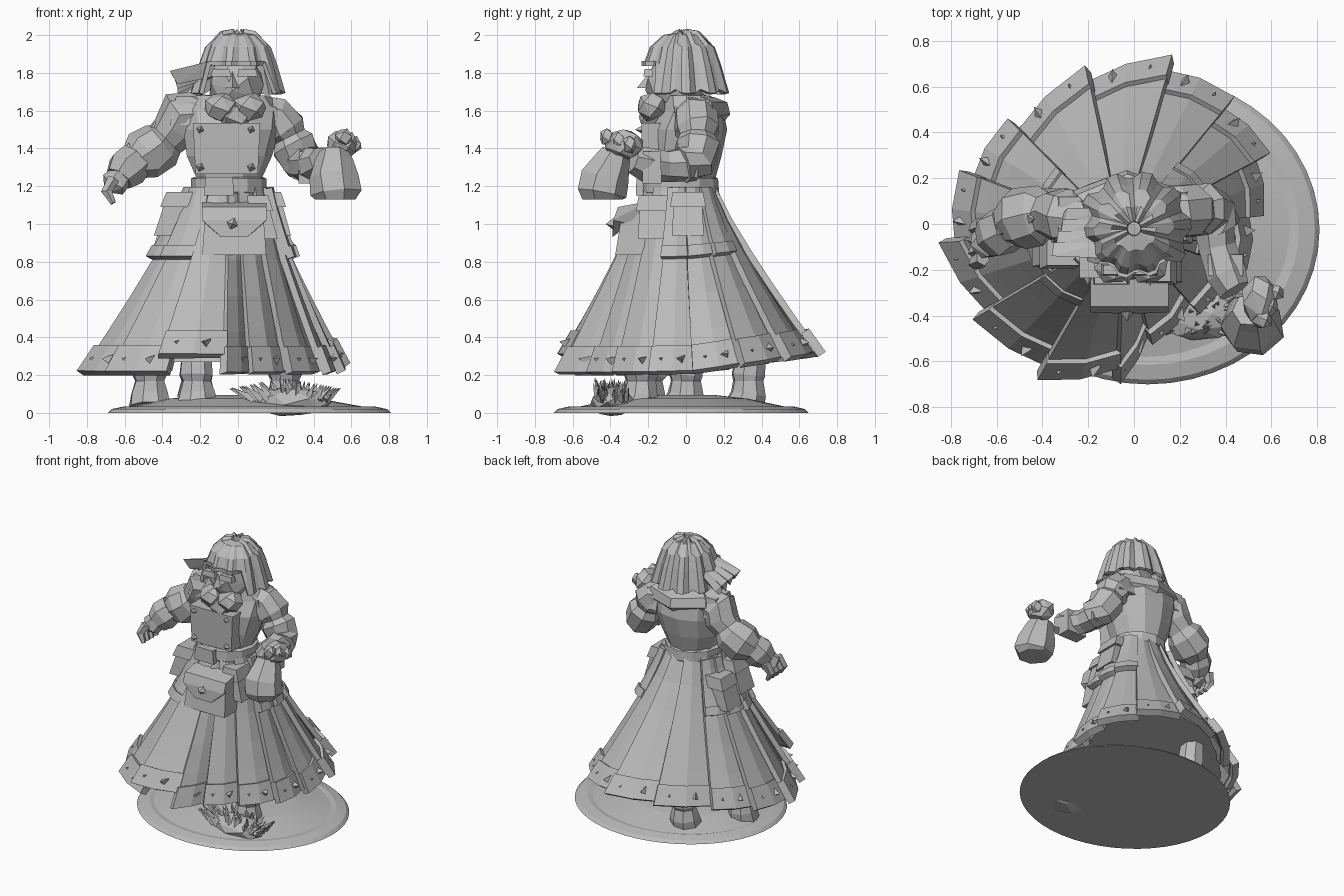
import bpy, bmesh, math, random
from mathutils import Vector as V

random.seed(4)
if "Cube" in bpy.data.objects:
    bpy.data.objects.remove(bpy.data.objects["Cube"])

stone = bpy.data.materials.new("bare grey")
stone.use_nodes = True
GREY = (0.5, 0.5, 0.5, 1)
stone.diffuse_color = GREY
stone.node_tree.nodes["Principled BSDF"].inputs["Base Color"].default_value = GREY


def finish(name, bm, thick=0):
    bmesh.ops.recalc_face_normals(bm, faces=bm.faces)
    me = bpy.data.meshes.new(name)
    bm.to_mesh(me)
    bm.free()
    me.materials.append(stone)
    ob = bpy.data.objects.new(name, me)
    bpy.context.collection.objects.link(ob)
    if thick:
        mod = ob.modifiers.new("thickness", "SOLIDIFY")
        mod.thickness, mod.offset = thick, 0
    return ob


def hull(name, pts):
    bm = bmesh.new()
    for p in pts:
        bm.verts.new(p)
    res = bmesh.ops.convex_hull(bm, input=bm.verts)
    junk = {v for v in res["geom_interior"] if isinstance(v, bmesh.types.BMVert)}
    bmesh.ops.delete(bm, geom=list(junk), context="VERTS")
    return finish(name, bm)


def block(name, c, size, taper=1.0, lean=(0, 0)):
    # box whose top is scaled by taper and shifted by lean
    pts = []
    for sx in (-1, 1):
        for sy in (-1, 1):
            for sz in (-1, 1):
                k = taper if sz > 0 else 1
                dx, dy = lean if sz > 0 else (0, 0)
                pts.append((c[0] + sx * size[0] * k / 2 + dx, c[1] + sy * size[1] * k / 2 + dy, c[2] + sz * size[2] / 2))
    return hull(name, pts)


def lump(name, c, r, n=26):
    # faceted boulder-like form
    pts = []
    for i in range(n):
        z = 1 - 2 * (i + 0.5) / n
        a, q = i * 2.4, math.sqrt(1 - z * z)
        pts.append((c[0] + r[0] * q * math.cos(a), c[1] + r[1] * q * math.sin(a), c[2] + r[2] * z))
    return hull(name, pts)


def skin(name, rings, closed=True, thick=0):
    bm = bmesh.new()
    rows = [[bm.verts.new(p) for p in ring] for ring in rings]
    n = len(rows[0])
    for a, b in zip(rows, rows[1:]):
        for i in range(n if closed else n - 1):
            j = (i + 1) % n
            bm.faces.new((a[i], a[j], b[j], b[i]))
    if closed and not thick:
        bm.faces.new(rows[0])
        bm.faces.new(rows[-1])
    return finish(name, bm, thick)


def ellipses(name, rows, n):
    # stacked horizontal rings: x, y, radius x, radius y, z
    return skin(name, [[(x + rx * math.cos(2 * math.pi * i / n), y + ry * math.sin(2 * math.pi * i / n), z)
                        for i in range(n)] for x, y, rx, ry, z in rows])


def limb(name, path, n=8, rough=0.06):
    # tube through (x, y, z, radius)
    pts = [V(p[:3]) for p in path]
    rings = []
    for i, p in enumerate(pts):
        d = (pts[min(i + 1, len(pts) - 1)] - pts[max(i - 1, 0)]).normalized()
        u = d.cross(V((0.3, 1, 0.2))).normalized()
        w = d.cross(u)
        rings.append([p + (u * math.cos(2 * math.pi * k / n) + w * math.sin(2 * math.pi * k / n))
                      * path[i][3] * random.uniform(1 - rough, 1 + rough) for k in range(n)])
    return skin(name, rings)


def spike(name, base, tip, r, n=4):
    d = V(tip) - V(base)
    u = d.cross(V((0.31, 0.2, 0.9))).normalized()
    w = d.normalized().cross(u)
    ring = [V(base) + (u * math.cos(2 * math.pi * k / n) + w * math.sin(2 * math.pi * k / n)) * r for k in range(n)]
    return hull(name, ring + [V(tip)])


# Base disc with a raised rim and a low mound
ellipses("base", [(.06, -.025, .75, .675, 0), (.06, -.025, .73, .655, .02), (.06, -.025, .66, .59, .035),
                  (.05, -.02, .63, .56, .03), (.03, -.02, .4, .35, .075), (.0, 0, .15, .15, .095)], 48)

# Pleated skirt hanging from an off-centre waist
HEM = [(.06, -.45), (.24, -.33), (.42, -.17), (.49, .04), (.52, .28), (.38, .5), (.14, .66), (-.2, .61), (-.5, .4),
       (-.69, .2), (-.77, -.08), (-.63, -.38), (-.38, -.61), (-.07, -.62)]
N = len(HEM)
WAIST = V((-.05, -.03, 1.19))


def hem_point(i):
    x, y = HEM[i % N]
    return V((x, y, .22 + .15 * max(0, y)))


def cloth(h, s, out=0):
    a = math.atan2(h.y - WAIST.y, h.x - WAIST.x)
    d = V((math.cos(a), math.sin(a), 0))
    top = WAIST + V((d.x * .18, d.y * .17, 0))
    p = top.lerp(h, s ** 1.15)
    p.z = top.z + (h.z - top.z) * s
    return p + d * out


def panel(name, i, s0, s1, out, thick, lift=0):
    a, b = hem_point(i), hem_point(i + 1)
    rows = []
    for r in range(6):
        s = s0 + (s1 - s0) * r / 5
        row = []
        for u, step in ((-.04, .035), (.5, .02), (1.02, -.035)):
            p = cloth(a.lerp(b, u), s, out + step * (.25 + .75 * s))
            p.z += lift * s
            row.append(p)
        rows.append(row)
    return skin(name, rows, False, thick)


skin("underskirt", [[cloth(hem_point(i), s, -.035) for i in range(N)] for s in (0, .25, .5, .75, .95)])
for i in range(N):
    lift = .09 if i == N - 2 else 0
    panel("skirt_panel", i, 0, .99, 0, .035, lift)
    panel("hem_band", i, .87, 1.01, .018, .05, lift)
    for u in (.22, .68):
        h = hem_point(i).lerp(hem_point(i + 1), u)
        up = V((0, 0, lift))
        spike("hem_stud", cloth(h, .94, .03) + up, cloth(h, .93, .09) + up, .036, 3)
# Coat tails over both hips and the back
for i in (2, 3, 4, 8, 9, 10, 11):
    panel("coat_tail", i, 0, .36, .035, .035)
    panel("coat_trim", i, .32, .38, .045, .04)

# Boots
for x, y in ((-.47, .0), (-.22, -.2), (.25, -.24), (-.22, .33)):
    limb("boot", [(x, y + .02, .35, .08), (x, y, .2, .095), (x, y, .17, .08), (x, y, .1, .1), (x, y - .02, .03, .11)])

# Torso, belt and collar
ellipses("torso", [(-.05, -.03, .17, .17, 1.15), (-.05, -.02, .18, .18, 1.25), (-.05, -.01, .23, .2, 1.36),
                   (-.04, .01, .26, .21, 1.5), (-.04, .03, .27, .17, 1.6), (-.03, .0, .2, .13, 1.68)], 11)
ellipses("belt", [(-.05, -.03, .19, .19, 1.15), (-.05, -.03, .2, .205, 1.17), (-.05, -.03, .2, .2, 1.24),
                  (-.05, -.03, .18, .18, 1.25)], 12)
block("buckle", (-.1, -.24, 1.2), (.16, .05, .1), .9)
block("breast_plate", (-.06, -.15, 1.4), (.33, .16, .27), 1.08)
for x in (-.2, .07):
    for z in (1.3, 1.5):
        spike("chest_stud", (x, -.22, z), (x, -.27, z), .03)
limb("hood", [(-.25, -.06, 1.6, .05), (-.22, .1, 1.62, .07), (-.03, .17, 1.6, .07), (.16, .1, 1.6, .07), (.17, -.06, 1.58, .05)], 6)

# Front satchel with flap
block("satchel", (-.02, -.3, .95), (.34, .15, .23), .9, (0, .03))
hull("satchel_flap", [(x * k - .02, y, z) for x in (-.17, .17) for k, y, z in
                      ((1, -.2, 1.12), (1, -.36, 1.09), (1, -.385, 1.02), (.4, -.39, .93), (.9, -.3, 1.0))])
spike("satchel_clasp", (-.03, -.375, 1.0), (-.03, -.425, 1.0), .04)
# Hip pouches
for x, y, z, w in ((-.36, -.1, 1.05, .17), (-.38, .06, .98, .14), (.21, .01, 1.05, .14), (.16, -.17, 1.03, .1)):
    lean = .06 if x < 0 else -.05
    block("hip_pouch", (x, y, z), (w, .17, .22), .85, (lean, 0))
    block("pouch_flap", (x + lean * .8, y, z + .08), (w + .03, .19, .08), .85, (lean * .3, 0))

# Right arm with puffed sleeve and open hand
limb("right_sleeve", [(-.2, .03, 1.6, .11), (-.3, .03, 1.58, .13), (-.33, .04, 1.5, .12), (-.38, .04, 1.45, .1),
                      (-.41, .04, 1.42, .13), (-.5, .02, 1.36, .14), (-.56, -.01, 1.32, .09)])
block("right_shoulder", (-.3, .03, 1.6), (.12, .22, .15), .8, (.02, 0))
limb("right_cuff", [(-.54, -.01, 1.34, .1), (-.59, -.04, 1.29, .11), (-.63, -.07, 1.24, .08)], 7)
lump("right_hand", (-.64, -.08, 1.23), (.08, .08, .08), 14)
for k in range(4):
    y = -.15 + k * .05
    limb("right_finger", [(-.66, y, 1.24, .035), (-.695, y - .02, 1.17, .03), (-.66, y - .03, 1.11, .015)], 5)
for p, q in (((-.45, .03, 1.48), (-.44, .02, 1.55)), ((-.57, -.03, 1.37), (-.58, -.04, 1.43))):
    spike("right_sleeve_stud", p, q, .05)

# Left arm bent forward, fist holding a mug
limb("left_sleeve", [(.1, .04, 1.57, .11), (.2, .05, 1.56, .12), (.25, .06, 1.5, .12), (.27, .06, 1.46, .1),
                     (.29, .06, 1.42, .12), (.34, .05, 1.33, .11), (.37, -.02, 1.31, .1)])
block("left_shoulder", (.2, .06, 1.56), (.14, .22, .14), .7, (-.02, 0))
limb("left_forearm", [(.34, .05, 1.32, .1), (.36, -.1, 1.31, .085), (.4, -.22, 1.32, .09), (.44, -.29, 1.34, .07)], 7)
block("left_cuff", (.4, -.18, 1.3), (.16, .1, .17), .95)
lump("left_fist", (.55, -.33, 1.42), (.085, .11, .085), 18)
for k in range(3):
    lump("left_knuckle", (.56 + k * .025, -.42 + k * .06, 1.46 - k * .02), (.05, .04, .05), 12)
limb("mug", [(.51, -.37, 1.38, .08), (.51, -.39, 1.33, .1), (.51, -.43, 1.24, .13), (.52, -.45, 1.16, .135), (.52, -.45, 1.13, .11)], 7)

# Head, nose and heavy moustache
lump("head", (-.01, -.06, 1.74), (.15, .16, .17))
hull("nose", [(-.07, -.19, 1.72), (.02, -.19, 1.72), (-.03, -.26, 1.72), (-.03, -.18, 1.82)])
for s in (-1, 1):
    lump("moustache", (-.015 + s * .075, -.18, 1.62), (.095, .085, .08), 16)
    block("brow", (-.02 + s * .07, -.2, 1.8), (.11, .05, .04), .8)
lump("beard", (-.015, -.16, 1.57), (.1, .1, .08), 14)

# Bowl-cut hair of ridged locks, shorter across the brow
LOCKS = 40
dome = []
for r, z in ((.03, 2.0), (.09, 1.99), (.15, 1.93), (.18, 1.84), (.22, 1.69)):
    ring = []
    for i in range(LOCKS):
        a = 2 * math.pi * i / LOCKS
        front = -math.sin(a) > .62
        ridge = 1 + (.09 if i % 4 < 2 else -.04) * min(1, r / .15)
        low = 1.85 if front else z + (.02 if i % 4 == 3 else 0)
        rr = min(r, .2) if front else r
        ring.append((rr * ridge * math.cos(a), rr * ridge * math.sin(a) - .02, max(z, low)))
    dome.append(ring)
skin("hair", dome, True, .025)
lump("crown", (0, -.02, 1.9), (.14, .14, .1))
# Wind-blown locks on the right side
for k in range(4):
    y, z = -.12 + k * .05, 1.79 - k * .025
    hull("blown_lock", [(-.12, y - .03, 1.87), (-.12, y + .04, 1.86), (-.13, y, 1.78),
                        (-.36 + k * .02, y - .02, z + .02), (-.35 + k * .02, y + .04, z), (-.32, y, z - .05)])

# Bristly tuft on the ground
lump("tuft_mound", (.28, -.39, .06), (.22, .12, .08))
for i in range(70):
    t = random.uniform(-1, 1)
    p = V((.27 + .2 * t, random.uniform(-.47, -.31), .07))
    q = p + V((.1 * t - .02, random.uniform(-.04, .04), .12 - .06 * abs(t)))
    spike("tuft_bristle", p, q, .025, 3)
